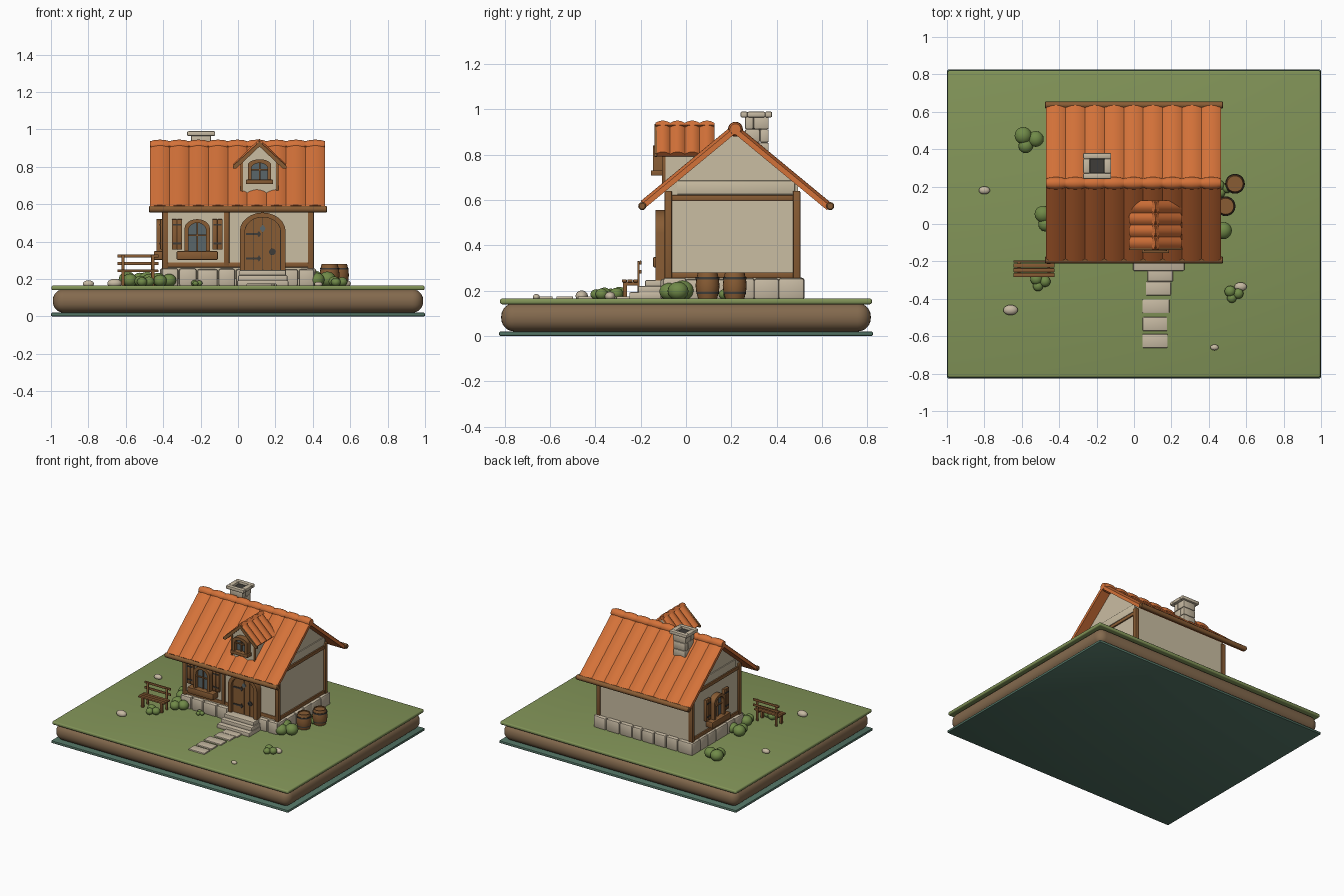
import bpy, bmesh, math, random
from mathutils import Matrix, Vector

random.seed(4)
if "Cube" in bpy.data.objects:
    bpy.data.objects.remove(bpy.data.objects["Cube"])

I = Matrix.Identity(4)
T = lambda x, y, z: Matrix.Translation((x, y, z))
R = lambda deg, axis: Matrix.Rotation(math.radians(deg), 4, axis)


def material(name, rgb):
    lin = [((c / 255 + 0.055) / 1.055) ** 2.4 for c in rgb] + [1]
    m = bpy.data.materials.new(name)
    m.use_nodes = True
    m.diffuse_color = lin
    m.node_tree.nodes["Principled BSDF"].inputs["Base Color"].default_value = lin
    return m


base_teal = material("base_teal", (82, 115, 100))
earth = material("earth", (132, 106, 78))
grass = material("grass", (130, 148, 88))
roof = material("roof_orange", (212, 114, 57))
plaster = material("plaster", (202, 189, 162))
stone = material("stone", (198, 185, 162))
wood = material("wood", (136, 92, 52))
iron = material("iron", (62, 60, 56))
glass = material("glass", (90, 102, 106))
leaf = material("leaf", (112, 138, 72))
parts = []


def finish(name, bm, mat, M=I):
    bmesh.ops.recalc_face_normals(bm, faces=bm.faces)
    me = bpy.data.meshes.new(name)
    bm.to_mesh(me)
    bm.free()
    me.transform(M)
    me.materials.append(mat)
    ob = bpy.data.objects.new(name, me)
    bpy.context.collection.objects.link(ob)
    parts.append(ob)


def box(name, mat, lo, hi, bev=0.004, M=I, seg=2):
    lo, hi = Vector(lo), Vector(hi)
    bm = bmesh.new()
    bmesh.ops.create_cube(bm, size=1)
    bm.transform(Matrix.Translation((lo + hi) / 2) @ Matrix.Diagonal((hi - lo).to_4d()))
    if bev:
        bmesh.ops.bevel(bm, geom=bm.edges[:], offset=bev, segments=seg, affect='EDGES', profile=0.5)
    finish(name, bm, mat, M)


def extrude(name, mat, pts, vec, M=I):
    bm = bmesh.new()
    face = bm.faces.new([bm.verts.new(p) for p in pts])
    res = bmesh.ops.extrude_face_region(bm, geom=[face], use_keep_orig=True)
    bmesh.ops.translate(bm, vec=vec, verts=[v for v in res["geom"] if isinstance(v, bmesh.types.BMVert)])
    finish(name, bm, mat, M)


def prism(name, mat, pts, depth, M=I):
    """Outline in local x, z pushed out towards local -y."""
    extrude(name, mat, [(x, 0, z) for x, z in pts], (0, -depth, 0), M)


def arch(w, h, rise, z0=0.0, n=12):
    top = [(-w / 2 * math.cos(math.pi * i / n), h - rise + rise * math.sin(math.pi * i / n)) for i in range(n + 1)]
    return [(-w / 2, z0)] + top + [(w / 2, z0)]


def lathe(name, mat, profile, M=I, seg=20):
    bm = bmesh.new()
    rings = [[bm.verts.new((r * math.cos(a), r * math.sin(a), h))
              for a in (2 * math.pi * i / seg for i in range(seg))] for r, h in profile]
    for a, b in zip(rings, rings[1:]):
        for i in range(seg):
            bm.faces.new((a[i], a[(i + 1) % seg], b[(i + 1) % seg], b[i]))
    bm.faces.new(rings[0])
    bm.faces.new(rings[-1])
    finish(name, bm, mat, M)


def blob(name, mat, x, y, z, rx, ry, rz):
    bm = bmesh.new()
    bmesh.ops.create_icosphere(bm, subdivisions=3, radius=1)
    finish(name, bm, mat, T(x, y, z) @ Matrix.Diagonal((rx, ry, rz, 1)))


def tile(name, a, b, across, w, th, bulge):
    """Arched roof tile strip from eave point a to ridge point b."""
    a, b, across = Vector(a), Vector(b), Vector(across)
    n = (b - a).cross(across).normalized()
    n = n if n.z > 0 else -n
    ts = [i / 4 - 1 for i in range(9)]
    pts = [a + across * w / 2 * t - n * bulge * t * t for t in ts]
    pts += [a + across * w / 2 * t - n * th for t in (1, -1)]
    extrude(name, roof, pts, b - a)


# Ground slab
box("base_plate", base_teal, (-1, -.825, 0), (1, .825, .02), .007)
box("earth_layer", earth, (-.99, -.815, .02), (.99, .815, .145), .058, seg=6)
box("grass_layer", grass, (-.997, -.82, .14), (.997, .82, .165), .009, seg=3)
G = .165

# Walls with both gables
prism("house_walls", plaster, [(-.085, .2), (.495, .2), (.495, .66), (.213, .895), (-.085, .645)], .78, T(-.39, 0, 0) @ R(90, 'Z'))
box("gable_band", plaster, (-.397, -.04, .625), (.397, .48, .685), .003)

# Timber frame
for sx in (-1, 1):
    for y in (-.078, .488):
        box("corner_post", wood, (sx * .39 - .016, y - .016, .25), (sx * .39 + .016, y + .016, .64))
    for z in (.268, .608):
        box("side_beam", wood, (sx * .39 - .01, -.085, z - .013), (sx * .39 + .01, .495, z + .013))
box("front_post", wood, (-.076, -.094, .27), (-.046, -.07, .63))
for z in (.275, .6):
    box("front_beam", wood, (-.39, -.092, z - .013), (.39, -.07, z + .013))

# Foundation stones
def stone_row(x0, y0, x1, y1, n):
    cuts = [0] + [(i + random.uniform(-.18, .18)) / n for i in range(1, n)] + [1]
    for s, e in zip(cuts, cuts[1:]):
        dx, dy = x1 - x0, y1 - y0
        px, py = (.002, .028) if dx else (.028, .002)
        grow = random.uniform(-.004, .003)
        box("foundation_stone", stone, (x0 + dx * s - px + (.004 if dx else 0), y0 + dy * s - py, G - .005),
            (x0 + dx * e + px - (.004 if dx else 0), y0 + dy * e + py, .255 + grow), .012)

for y in (-.085, .495):
    stone_row(-.41, y, .41, y, 8)
for x in (-.39, .39):
    stone_row(x, -.1, x, .52, 6)

# Main roof: arched strips, ridge caps, eave logs
W = .935 / 9
for i in range(9):
    x = -.47 + W * (i + .5)
    for name, y, z in (("front_roof_strip", -.2, .595), ("back_roof_strip", .645, .583)):
        tile(name, (x, y, z), (x, .215, .938), (1, 0, 0), W, .036, .013)
    lathe("ridge_cap", roof, [(.024, -.053), (.031, -.03), (.033, 0), (.031, .03), (.024, .053)],
          T(x, .218, .912) @ R(90, 'Y'))
for y in (-.193, .636):
    lathe("eave_log", wood, [(.013, -.477), (.018, -.472), (.018, .472), (.013, .477)], T(0, y, .573) @ R(90, 'Y'), 12)


# Windows, built facing local -y
def window(tag, M, w, h, shutters):
    t = .02
    outer, inner = arch(w, h, h * .28), arch(w - 2 * t, h - t, h * .24)
    prism(tag + "_frame", wood, outer + inner[::-1], .045, M)
    prism(tag + "_glass", glass, inner, .018, M)
    box(tag + "_upright_bar", wood, (-.004, -.028, 0), (.004, -.01, h - t), 0, M)
    box(tag + "_cross_bar", wood, (-w / 2 + t, -.028, h * .48), (w / 2 - t, -.01, h * .48 + .008), 0, M)
    if not shutters:
        box(tag + "_sill", wood, (-w * .58, -.055, -.018), (w * .58, 0, .006), .004, M)
        return
    box(tag + "_sill_box", wood, (-.11, -.06, -.043), (.11, 0, .004), .006, M)
    for s in (-1, 1):
        for k in (-1, 1):
            cx = s * .108 + k * .0138
            box(tag + "_shutter_board", wood, (cx - .0135, -.026, .012), (cx + .0135, -.004, h), .003, M)
        for z in (.04, h - .035):
            box(tag + "_shutter_strap", iron, (s * .108 - .022, -.03, z), (s * .108 + .022, -.024, z + .009), 0, M)

window("front_window", T(-.218, -.085, .345), .135, .175, True)
window("side_window", T(-.39, .21, .345) @ R(-90, 'Z'), .135, .175, True)

# Door with frame, planks, straps and ring
D = T(.132, -.085, .245)
inner = arch(.19, .285, .075)
prism("door_frame", wood, arch(.245, .31, .1) + inner[::-1], .05, D)
for i in range(4):
    xs = [-.095 + .0475 * (i + f) for f in (.03, .35, .65, .97)]
    top = [(x, .21 + .075 * math.sqrt(max(0, 1 - (x / .095) ** 2))) for x in xs]
    prism("door_plank", wood, [(xs[0], 0)] + top + [(xs[-1], 0)], .03, D)
prism("door_backing", iron, inner, .022, D)
diamond = lambda x, z, r: [(x - r, z), (x, z + r * 1.4), (x + r, z), (x, z - r * 1.4)]
for z in (.06, .19):
    box("door_strap", iron, (-.09, -.036, z), (-.025, -.029, z + .01), 0, D)
    prism("strap_tip", iron, diamond(-.02, z + .005, .012), .036, D)
prism("door_pane", glass, diamond(.0, .225, .016), .034, D)
lathe("door_ring", iron, [(.018, 0), (.018, .008), (.01, .008), (.01, .004)], D @ T(.052, -.028, .1) @ R(90, 'X'))

# Steps and path
for i, (half, y) in enumerate(((.137, -.25), (.132, -.212), (.125, -.18))):
    box("door_step", stone, (.132 - half, y, G - .005 + i * .027), (.132 + half, -.08, .193 + i * .027), .006)
for i, (x, y) in enumerate(((.14, -.27), (.13, -.345), (.117, -.44), (.112, -.535), (.112, -.625))):
    hw = random.uniform(.064, .072)
    box("path_slab", stone, (x - hw, y - .037, G - .01), (x + hw, y + .037, G + .01), .005)

# Dormer
prism("dormer_walls", plaster, [(.015, .65), (.215, .65), (.215, .825), (.115, .92), (.015, .825)], .22, T(0, .12, 0))
for s in (-1, 1):
    for i in range(4):
        y = -.135 + .065 * (i + .5)
        tile("dormer_roof_strip", (.115 + s * .143, y, .812), (.115, y, .95), (0, 1, 0), .065, .028, .014)
    prism("dormer_barge_board", wood, [(.115 + s * .143, .792), (.115 + s * .143, .805), (.115, .935), (.115, .908),
                                      (.115 + s * .125, .79)], .012, T(0, -.128, 0))
    box("dormer_post", wood, (.115 + s * .094 - .007, -.106, .66), (.115 + s * .094 + .007, -.09, .825), .002)
window("dormer_window", T(.115, -.1, .725), .125, .115, False)

# Chimney with open cap
for r in range(5):
    z, g = .68 + r * .058, random.uniform(-.002, .002)
    split = .312 + (.014 if r % 2 else -.014)
    for y0, y1 in ((.26, split), (split, .365)):
        box("chimney_stone", stone, (-.25 - g, y0, z), (-.145 + g, y1, z + .058), .007)
for x0, x1, y0, y1 in ((-.272, -.122, .24, .272), (-.272, -.122, .348, .38), (-.272, -.235, .27, .35), (-.16, -.122, .27, .35)):
    box("chimney_cap_stone", stone, (x0, y0, .964), (x1, y1, .99), .007)
box("chimney_flue", iron, (-.236, .271, .9), (-.159, .349, .972), 0)

# Bench
for y in (-.272, -.247, -.222):
    box("bench_seat_slat", wood, (-.645, y - .011, .237), (-.425, y + .011, .25), .003)
for z in (.275, .315):
    box("bench_back_slat", wood, (-.645, -.206, z), (-.425, -.196, z + .017), .003)
for x in (-.615, -.455):
    box("bench_front_leg", wood, (x - .009, -.278, G), (x + .009, -.26, .24), .002)
    box("bench_back_leg", wood, (x - .009, -.215, G), (x + .009, -.205, .33), .002)
    box("bench_brace", wood, (x - .007, -.27, .222), (x + .007, -.21, .238), .002)

# Barrels
for x, y in ((.54, .215), (.49, .095)):
    M = T(x, y, G)
    lathe("barrel_body", wood, [(.042, 0), (.05, .03), (.053, .057), (.05, .085), (.043, .115), (.037, .115), (.037, .108)], M)
    for z, r in ((.02, .0495), (.085, .052)):
        lathe("barrel_hoop", iron, [(r - .004, z), (r, z), (r, z + .01), (r - .004, z + .01)], M)

# Bushes: three lumps each
for x, y, r in ((-.56, .45, .046), (-.5, -.31, .032), (-.455, .03, .045), (-.4, -.135, .042), (.44, -.04, .05),
                (.475, .19, .03), (.535, -.375, .03), (-.22, -.14, .018)):
    for k, (dx, dy, s) in enumerate(((-.7, .5, 1), (.75, .1, .92), (-.4, -.7, .85))):
        q = r * s
        blob("bush_lump", leaf, x + dx * r, y + dy * r, G + q * .72, q, q, q * .9)

# Loose rocks
for x, y, r in ((-.8, .18, .03), (-.66, -.46, .039), (.57, -.335, .033), (.43, -.66, .022)):
    blob("rock", stone, x, y, G + r * .3, r, r * .7, r * .62)

# Shading
bpy.ops.object.select_all(action='DESELECT')
for ob in parts:
    ob.select_set(True)
bpy.context.view_layer.objects.active = parts[0]
bpy.ops.object.shade_smooth_by_angle(angle=math.radians(35))
